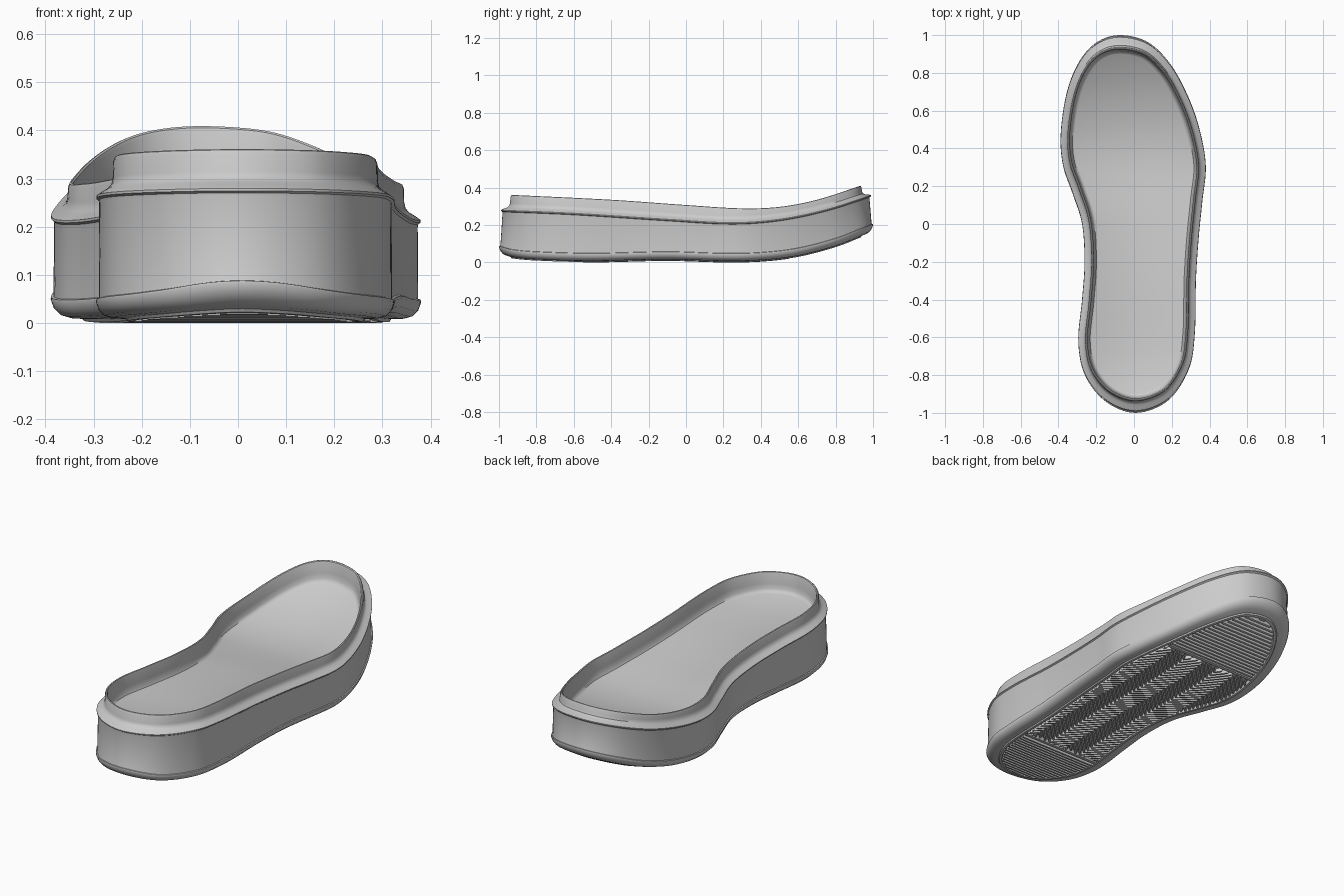
import bpy, bmesh, math
from mathutils import Vector

if "Cube" in bpy.data.objects:
    bpy.data.objects.remove(bpy.data.objects["Cube"])

N = 200  # samples around the sole

# ---- helpers -------------------------------------------------------------
def curve(pts):
    """Smooth function y -> z through (y, z) stations."""
    def slope(i):
        a, b = pts[max(i - 1, 0)], pts[min(i + 1, len(pts) - 1)]
        return (b[1] - a[1]) / (b[0] - a[0])
    def f(y):
        y = min(max(y, pts[0][0]), pts[-1][0])
        i = max(k for k in range(len(pts) - 1) if pts[k][0] <= y)
        (y0, z0), (y1, z1) = pts[i], pts[i + 1]
        h = y1 - y0
        t = (y - y0) / h
        return (z0 * (1 + 2 * t) * (1 - t) ** 2 + z1 * t * t * (3 - 2 * t)
                + h * slope(i) * t * (1 - t) ** 2 - h * slope(i + 1) * t * t * (1 - t))
    return f

def closed_spline(ctrl, start, mid):
    """Closed Catmull-Rom outline; N/2 even samples from start to mid and N/2 back."""
    n = len(ctrl)
    P = [Vector(c) for c in ctrl]
    def half(a, b):
        dense = []
        for i in range(a, b):
            p0, p1, p2, p3 = (P[(i + k) % n] for k in (-1, 0, 1, 2))
            for s in range(30):
                t = s / 30
                dense.append(0.5 * (2 * p1 + (p2 - p0) * t + (2 * p0 - 5 * p1 + 4 * p2 - p3) * t * t
                                    + (3 * p1 - p0 - 3 * p2 + p3) * t ** 3))
        dense.append(P[b % n])
        acc = [0]
        for u, v in zip(dense, dense[1:]):
            acc.append(acc[-1] + (v - u).length)
        out, k = [], 0
        for s in range(N // 2):
            d = acc[-1] * s / (N // 2)
            while acc[k + 1] < d:
                k += 1
            out.append(dense[k].lerp(dense[k + 1], (d - acc[k]) / (acc[k + 1] - acc[k])))
        return out
    return half(start, mid) + half(mid, n)

def finish(bm, name, angle):
    me = bpy.data.meshes.new(name)
    bmesh.ops.recalc_face_normals(bm, faces=bm.faces)
    bm.to_mesh(me)
    bm.free()
    ob = bpy.data.objects.new(name, me)
    bpy.context.collection.objects.link(ob)
    bpy.ops.object.select_all(action='DESELECT')
    ob.select_set(True)
    bpy.context.view_layer.objects.active = ob
    bpy.ops.object.shade_smooth_by_angle(angle=math.radians(angle))
    return ob

# ---- footprint outline: toe, right side, heel, left side -----------------
ctrl = [(-.08, 1), (.07, .965), (.19, .85), (.28, .69), (.345, .51), (.38, .31), (.362, .12),
        (.342, -.08), (.328, -.3), (.322, -.58), (.29, -.77), (.18, -.935), (.01, -1),
        (-.15, -.94), (-.26, -.8), (-.295, -.62), (-.275, -.4), (-.262, -.2), (-.275, 0),
        (-.325, .16), (-.376, .31), (-.388, .48), (-.355, .7), (-.29, .86), (-.2, .96)]
outline = closed_spline(ctrl, 0, 12)
normal = []
for i in range(N):
    t = (outline[(i + 1) % N] - outline[i - 1]).normalized()
    normal.append(Vector((t.y, -t.x)))       # points inwards for clockwise order
normal = [Vector((n.x, n.y)) for n in normal]

# ---- side-view heights along the foot -------------------------------------
base = curve([(-1, .04), (-.93, .02), (-.8, .008), (-.5, 0), (-.1, .008), (.2, 0), (.4, .004),
              (.6, .028), (.8, .08), (.93, .13), (1, .158)])
ledge = curve([(-1, .277), (-.6, .26), (-.1, .228), (.25, .21), (.5, .228), (.75, .28), (1, .36)])
rim = curve([(-.95, .362), (-.4, .335), (0, .307), (.3, .289), (.5, .297), (.7, .335), (.94, .412)])

# ---- sole body: (inset, extra inset at the ends, height curve, offset) ----
profile = [
    (.082, 0, base, .016), (.078, 0, base, .002), (.066, 0, base, .002), (.062, 0, base, .008),
    (.035, 0, base, .009), (.018, 0, base, .014), (.006, 0, base, .026), (0, 0, base, .042),
    (.001, 0, base, .048), (.006, 0, base, .050),
    (.006, .002, base, .055), (.007, .012, ledge, -.012), (.006, .012, ledge, -.006),
    (.001, .010, ledge, -.002), (.001, .010, ledge, .003), (.012, .012, ledge, .011),
    (.024, .018, ledge, .018), (.032, .022, ledge, .027), (.035, .024, ledge, .04),
    (.036, .026, rim, -.010), (.039, .027, rim, -.002), (.043, .027, rim, 0),
    (.047, .028, rim, -.002), (.049, .028, rim, -.008), (.053, .028, rim, -.06),
    (.056, .028, rim, -.085), (.063, .028, rim, -.097), (.074, .028, rim, -.102)]

def inside_sign():
    area = sum(outline[i - 1].cross(outline[i]) for i in range(N))
    return 1 if area < 0 else -1

sgn = inside_sign()
bm = bmesh.new()
rings = []
for inset, ends, height, off in profile:
    ring = []
    for p, n in zip(outline, normal):
        q = p + n * sgn * (inset + ends * n.y ** 2)
        ring.append(bm.verts.new((q.x, q.y, height(q.y) + off)))
    rings.append(ring)
for a, b in zip(rings, rings[1:]):
    for i in range(N):
        j = (i + 1) % N
        bm.faces.new((a[i], a[j], b[j], b[i]))
# insole floor and recessed underside, spanned left to right
for r in (rings[0], rings[-1]):
    for i in range(N // 2):
        quad = [r[i], r[i + 1], r[(N - i - 1) % N], r[(N - i) % N]]
        bm.faces.new(list(dict.fromkeys(quad)))
finish(bm, "sole_body", 35)

# ---- tread: ridges clipped to the recessed underside -----------------------
border = [p + n * sgn * .078 for p, n in zip(outline, normal)]

def inside(x, y):
    hit = False
    for i in range(N):
        a, b = border[i - 1], border[i]
        if (a.y > y) != (b.y > y) and x < a.x + (y - a.y) / (b.y - a.y) * (b.x - a.x):
            hit = not hit
    return hit

def ridge(bm, path, width, lo, hi):
    """Trapezoid rib with a flat bottom along (x, y) points inside the border."""
    section = ((-.5, .016), (-.25, 0), (.25, 0), (.5, .016))
    prev = None
    for x, y in path:
        if not (lo <= y <= hi and inside(x, y)):
            prev = None
            continue
        cur = [bm.verts.new((x, y + s * width, base(y + s * width) + h)) for s, h in section]
        if prev:
            for k in range(3):
                bm.faces.new((prev[k], prev[k + 1], cur[k + 1], cur[k]))
        prev = cur

SPLIT, ARM, STEP = .56, .1, .0125
xs = [-.4 + STEP * i for i in range(65)]

# herringbone field in the middle
bm = bmesh.new()
for k in range(-24, 22):
    zig = [(x, k * .03 + abs((x + .4) % (2 * ARM) - ARM)) for x in xs]
    ridge(bm, zig, .024, -SPLIT + .015, SPLIT - .015)
finish(bm, "herringbone_tread", 20)

# fine straight ribs under toe and heel
for name, lo, hi in (("toe_tread", SPLIT + .02, .93), ("heel_tread", -.93, -SPLIT - .02)):
    bm = bmesh.new()
    for k in range(int((hi - lo) / .02) + 1):
        ridge(bm, [(x, lo + k * .02) for x in xs], .017, lo, hi)
    finish(bm, name, 20)

# smooth bars dividing the tread fields
bm = bmesh.new()
for y in (-SPLIT, SPLIT):
    ridge(bm, [(x, y) for x in xs], .03, -1, 1)
finish(bm, "tread_divider", 20)
